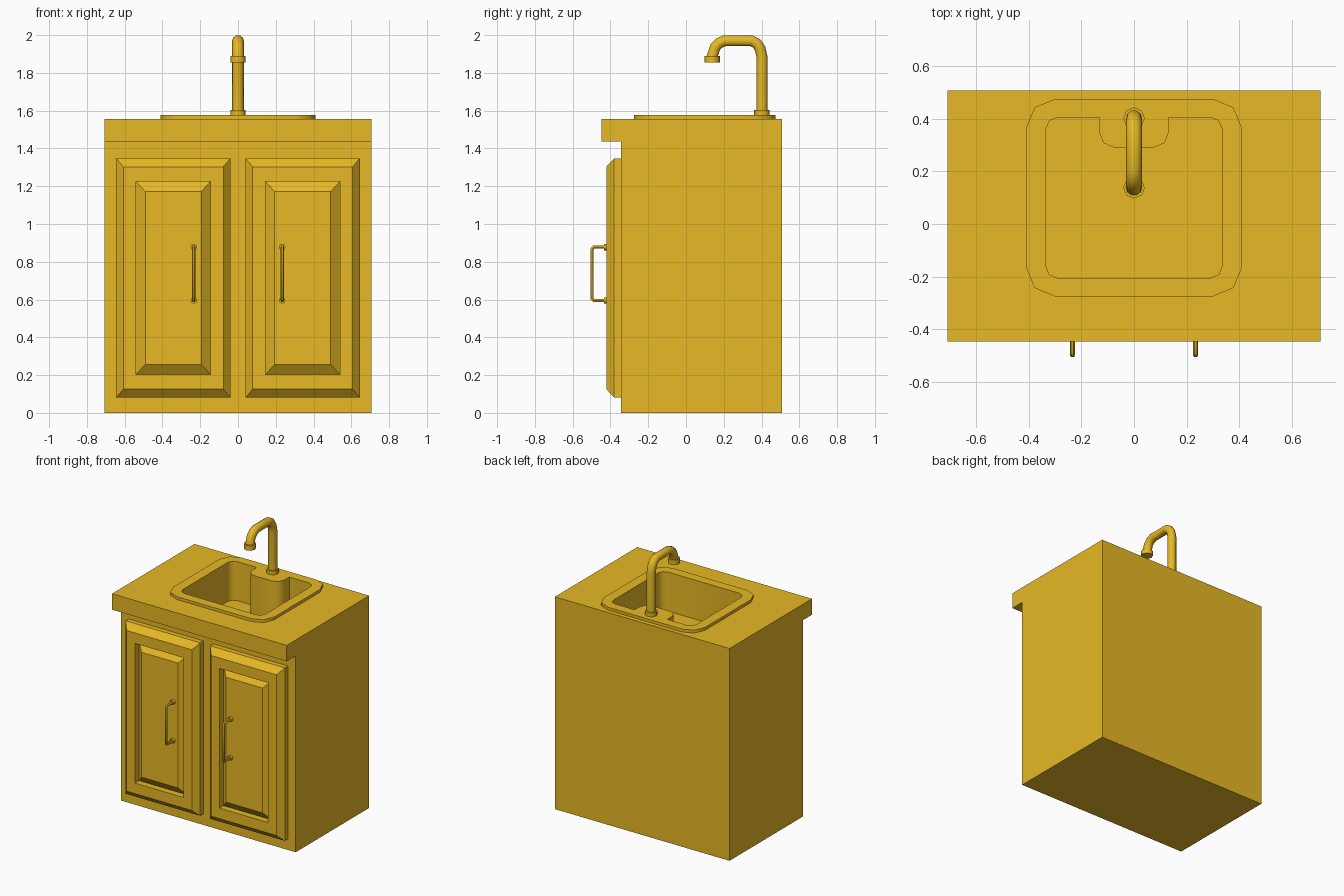
import bpy, bmesh, math
from mathutils import Vector

if "Cube" in bpy.data.objects:
    bpy.data.objects.remove(bpy.data.objects["Cube"])

gold = bpy.data.materials.new("gold")
gold.diffuse_color = (0.8, 0.485, 0.018, 1)
gold.use_nodes = True
gold.node_tree.nodes["Principled BSDF"].inputs["Base Color"].default_value = gold.diffuse_color


def finish(name, bm):
    me = bpy.data.meshes.new(name)
    bm.to_mesh(me)
    bm.free()
    me.materials.append(gold)
    ob = bpy.data.objects.new(name, me)
    bpy.context.collection.objects.link(ob)
    return ob


def smooth(ob, angle=50):
    bpy.ops.object.select_all(action='DESELECT')
    ob.select_set(True)
    bpy.context.view_layer.objects.active = ob
    bpy.ops.object.shade_smooth_by_angle(angle=math.radians(angle))


def ring(bm, pts):
    return [bm.verts.new(p) for p in pts]


def bridge(bm, a, b):
    n = len(a)
    for i in range(n):
        j = (i + 1) % n
        bm.faces.new((a[i], a[j], b[j], b[i]))


def ring_edges(bm, vs):
    out = []
    for i, v in enumerate(vs):
        w = vs[(i + 1) % len(vs)]
        out.append(bm.edges.get((v, w)) or bm.edges.new((v, w)))
    return out


def fill_between(bm, a, b):
    bmesh.ops.triangle_fill(bm, use_beauty=True, normal=(0, 0, 1),
                            edges=ring_edges(bm, a) + ring_edges(bm, b))


def fillet(corners, segs=2):
    """Right-angled outline given as (x, y, radius), corners rounded."""
    out = []
    for i, (x, y, r) in enumerate(corners):
        p = Vector((x, y))
        if r == 0:
            out.append(p)
            continue
        d1 = (Vector(corners[i - 1][:2]) - p).normalized()
        d2 = (Vector(corners[(i + 1) % len(corners)][:2]) - p).normalized()
        c = p + r * (d1 + d2)
        for k in range(segs + 1):
            a = math.pi / 2 * k / segs
            out.append(c - r * (d2 * math.cos(a) + d1 * math.sin(a)))
    return out


def at_z(outline, z):
    return [(p[0], p[1], z) for p in outline]


def tube(name, path, radius, resolution):
    cu = bpy.data.curves.new(name, 'CURVE')
    cu.dimensions = '3D'
    cu.bevel_depth = radius
    cu.bevel_resolution = resolution
    cu.use_fill_caps = True
    cu.materials.append(gold)
    sp = cu.splines.new('POLY')
    sp.points.add(len(path) - 1)
    for pt, co in zip(sp.points, path):
        pt.co = (*co, 1)
    ob = bpy.data.objects.new(name, cu)
    bpy.context.collection.objects.link(ob)
    bpy.ops.object.select_all(action='DESELECT')
    ob.select_set(True)
    bpy.context.view_layer.objects.active = ob
    bpy.ops.object.convert(target='MESH')
    smooth(bpy.context.object)


def collar(name, loc, radius, depth, rot=(0, 0, 0)):
    bpy.ops.mesh.primitive_cylinder_add(vertices=8, radius=radius, depth=depth,
                                        location=loc, rotation=rot)
    ob = bpy.context.object
    ob.name = name
    ob.data.materials.append(gold)
    smooth(ob)


W, BACK, FRONT, TOP = 0.708, 0.507, -0.343, 1.555
rim = fillet([(-.41, -.275, .11), (.41, -.275, .11), (.41, .475, .11), (-.41, .475, .11)])
bowl = fillet([(-.335, -.205, .045), (.335, -.205, .045), (.335, .405, .045),
               (.132, .405, 0), (.132, .29, .058), (-.132, .29, .058),
               (-.132, .405, 0), (-.335, .405, .045)])

# cabinet with overhanging worktop: side profile swept across, top cut out for the sink
profile = [(BACK, 0), (BACK, TOP), (-.447, TOP), (-.447, 1.438), (FRONT, 1.438), (FRONT, 0)]
bm = bmesh.new()
left = ring(bm, [(-W, y, z) for y, z in profile])
right = ring(bm, [(W, y, z) for y, z in profile])
bridge(bm, left, right)
bm.faces.new(left)
bm.faces.new(right)
bmesh.ops.recalc_face_normals(bm, faces=bm.faces[:])
top = [left[2], right[2], right[1], left[1]]
bmesh.ops.delete(bm, geom=[f for f in bm.faces if set(f.verts) == set(top)],
                 context='FACES_ONLY')
fill_between(bm, top, ring(bm, at_z(rim, TOP)))
finish("cabinet_body", bm)

# sink: raised rim, straight bowl walls with faucet ledge, flat floor
bm = bmesh.new()
rim_low, rim_top = ring(bm, at_z(rim, TOP)), ring(bm, at_z(rim, 1.576))
bowl_top, bowl_floor = ring(bm, at_z(bowl, 1.576)), ring(bm, at_z(bowl, 1.29))
bridge(bm, rim_low, rim_top)
bridge(bm, bowl_top, bowl_floor)
bm.faces.new(bowl_floor)
fill_between(bm, rim_top, bowl_top)
smooth(finish("sink", bm))

# doors with bevelled frame and raised panel, each with a bar handle
steps = [(0, 0, FRONT), (0, 0, -.38), (.038, .045, -.422), (.105, .122, -.422),
         (.105, .122, -.375), (.154, .176, -.415)]
for side, s in (("left", -1), ("right", 1)):
    x0, x1 = sorted((s * .645, s * .04))
    z0, z1 = .081, 1.348
    bm = bmesh.new()
    prev = None
    for ix, iz, y in steps:
        cur = ring(bm, [(x0 + ix, y, z0 + iz), (x1 - ix, y, z0 + iz),
                        (x1 - ix, y, z1 - iz), (x0 + ix, y, z1 - iz)])
        if prev:
            bridge(bm, prev, cur)
        prev = cur
    bm.faces.new(prev)
    finish(side + "_door", bm)

    hx, lo, hi = s * .234, .595, .878
    tube(side + "_handle", [(hx, -.41, lo), (hx, -.487, lo), (hx, -.498, lo + .011),
                            (hx, -.498, hi - .011), (hx, -.487, hi), (hx, -.41, hi)], .0098, 1)
    for end, z in (("lower", lo), ("upper", hi)):
        collar(f"{side}_handle_{end}_mount", (hx, -.422, z), .017, .024, (math.pi / 2, 0, 0))

# gooseneck faucet
tube("faucet_pipe", [(0, y, z) for y, z in
                     [(.402, 1.576), (.402, 1.885), (.393, 1.927), (.376, 1.954), (.347, 1.97),
                      (.205, 1.97), (.176, 1.958), (.154, 1.935), (.138, 1.885), (.138, 1.86)]],
     .0305, 3)
collar("faucet_base", (0, .402, 1.589), .041, .03)
collar("faucet_nozzle", (0, .138, 1.872), .041, .036)
